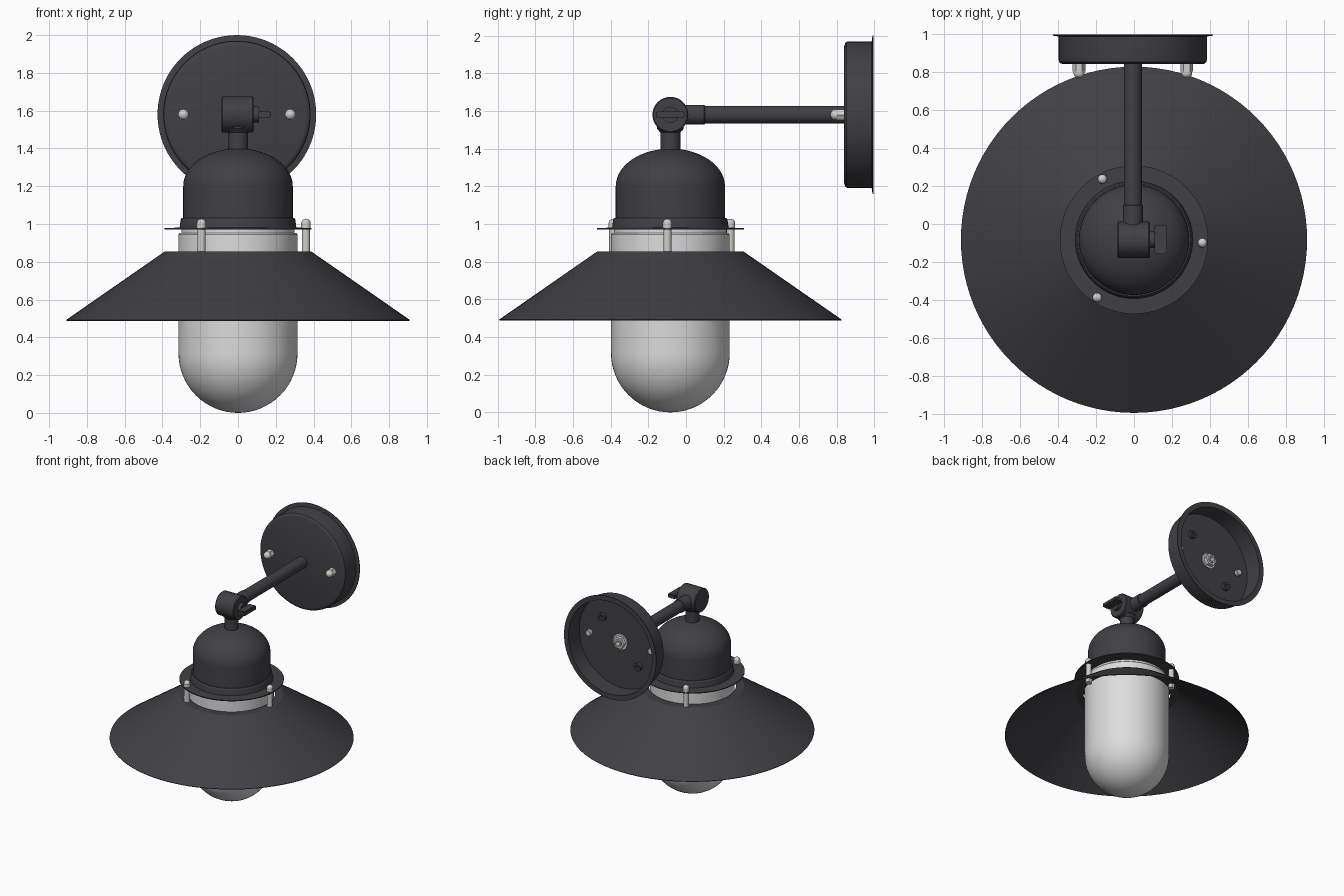
import bpy, bmesh, math
from mathutils import Vector, Matrix

if "Cube" in bpy.data.objects:
    bpy.data.objects.remove(bpy.data.objects["Cube"])

def material(name, rgb):
    m = bpy.data.materials.new(name)
    m.diffuse_color = (*rgb, 1)
    m.use_nodes = True
    m.node_tree.nodes["Principled BSDF"].inputs["Base Color"].default_value = m.diffuse_color
    return m

DARK = material("charcoal_metal", (0.052, 0.050, 0.057))
GLASS = material("frosted_glass", (0.72, 0.72, 0.72))
STEEL = material("bright_steel", (0.62, 0.62, 0.60))

AX = Vector((0, -0.083, 0))          # vertical lamp axis
PX, PZ = -0.006, 1.58                # wall plate centre
X, Y, Z = (1, 0, 0), (0, 1, 0), (0, 0, 1)

def finish(bm, name, mat, matrix):
    bmesh.ops.recalc_face_normals(bm, faces=bm.faces)
    me = bpy.data.meshes.new(name)
    bm.to_mesh(me)
    bm.free()
    ob = bpy.data.objects.new(name, me)
    bpy.context.collection.objects.link(ob)
    ob.matrix_world = matrix
    me.materials.append(mat)
    bpy.ops.object.select_all(action='DESELECT')
    ob.select_set(True)
    bpy.context.view_layer.objects.active = ob
    bpy.ops.object.shade_smooth_by_angle(angle=math.radians(32))
    return ob

def lathe(name, mat, profile, origin=(0, 0, 0), axis=Z, n=64, closed=False):
    """Revolve (radius, height) points about an axis through origin."""
    bm = bmesh.new()
    rings = []
    for r, h in profile:
        if r < 1e-6:
            rings.append([bm.verts.new((0, 0, h))] * n)
        else:
            rings.append([bm.verts.new((r * math.cos(2 * math.pi * i / n),
                                        r * math.sin(2 * math.pi * i / n), h)) for i in range(n)])
    pairs = list(zip(rings, rings[1:])) + ([(rings[-1], rings[0])] if closed else [])
    for a, b in pairs:
        for i in range(n):
            j = (i + 1) % n
            vs = list(dict.fromkeys((a[i], a[j], b[j], b[i])))
            if len(vs) > 2:
                bm.faces.new(vs)
    rot = Vector(axis).to_track_quat('Z', 'Y').to_matrix().to_4x4()
    return finish(bm, name, mat, Matrix.Translation(origin) @ rot)

def rod(name, mat, r, h0, h1, origin, axis=Z, n=32, bevel=0.0):
    b = bevel
    pts = [(0, h0), (r - b, h0), (r, h0 + b), (r, h1 - b), (r - b, h1), (0, h1)]
    return lathe(name, mat, pts if b else [pts[0], (r, h0), (r, h1), pts[-1]], origin, axis, n)

def dome(r, h, base, steps=5):
    """Profile of a rounded end, from its rim up to its pole."""
    return [(r * math.cos(math.pi / 2 * k / steps), base + h * math.sin(math.pi / 2 * k / steps))
            for k in range(steps)] + [(0, base + h)]

# Conical shade with a narrow inner lip, open in the middle
lathe("shade", DARK, [(0.325, 0.855), (0.387, 0.855), (0.91, 0.492), (0.907, 0.487),
                      (0.384, 0.846), (0.325, 0.846)], AX, n=96, closed=True)

# Glass jar with round bottom, and its top gasket
R = 0.315
bowl = [(r, 0.315 - h) for r, h in dome(R, 0.315, 0, 16)][::-1]
lathe("glass_jar", GLASS, bowl + [(R, 0.945), (0.308, 0.952), (0, 0.952)], AX)
lathe("glass_gasket", GLASS, [(0, 0.95), (0.30, 0.95), (0.30, 0.972), (0, 0.972)], AX)

# Flange ring, collar and domed cap
lathe("flange_ring", DARK, [(0.25, 0.970), (0.39, 0.972), (0.39, 0.979), (0.25, 0.982)], AX, closed=True)
lathe("cap_collar", DARK, [(0, 0.975), (0.31, 0.975), (0.303, 1.025), (0.296, 1.033), (0, 1.033)], AX)
lathe("domed_cap", DARK, [(0, 1.0), (0.29, 1.0)] + dome(0.29, 0.20, 1.2, 14), AX)

# Three posts carrying the shade, with cap nuts above and nuts below
for k in range(3):
    a = math.radians(120 * k - 2.5)
    p = AX + Vector((0.36 * math.cos(a), 0.36 * math.sin(a), 0))
    rod(f"shade_post_{k}", STEEL, 0.021, 0.83, 0.985, p, n=24)
    lathe(f"post_cap_nut_{k}", STEEL, [(0, 0.979), (0.025, 0.979), (0.025, 1.005)]
          + dome(0.024, 0.022, 1.006), p, n=16)
    rod(f"post_lower_nut_{k}", STEEL, 0.026, 0.815, 0.846, p, n=6)

# Neck and swivel joint
lathe("neck", DARK, [(0, 1.37), (0.053, 1.37), (0.053, 1.485), (0.07, 1.505), (0.07, 1.55), (0, 1.55)], AX, n=32)
J = AX + Vector((0, 0, PZ))
rod("swivel_joint", DARK, 0.095, -0.088, 0.083, J, X, 48, 0.006)
rod("wing_screw_collar", DARK, 0.043, 0.08, 0.11, J, X, 24)
bm = bmesh.new()
bmesh.ops.create_cube(bm, size=1, matrix=Matrix.Diagonal((0.068, 0.15, 0.034, 1)))
bmesh.ops.bevel(bm, geom=bm.edges[:], offset=0.006, segments=2, affect='EDGES')
finish(bm, "wing_screw_handle", DARK, Matrix.Translation(J + Vector((0.14, 0, 0))))

# Arm to the wall
A = (PX, 0, PZ)
rod("arm", DARK, 0.047, -0.05, 0.85, A, Y)
rod("arm_sleeve", DARK, 0.053, -0.04, 0.10, A, Y, 32, 0.004)

# Wall plate: a pan open at the back with a thin rim
W = (PX, 0.84, PZ)
lathe("wall_plate", DARK, [(0, 0), (0.365, 0), (0.378, 0.004), (0.387, 0.012), (0.39, 0.025),
                           (0.39, 0.146), (0.42, 0.150), (0.42, 0.155), (0.38, 0.155),
                           (0.38, 0.014), (0, 0.014)], W, Y, 80)

# Nut holding the arm inside the pan
lathe("arm_washer", STEEL, [(0, 0.01), (0.062, 0.01), (0.062, 0.022), (0, 0.022)], W, Y, 32)
lathe("arm_nut", STEEL, [(0.022, 0.02), (0.05, 0.02), (0.05, 0.05), (0.022, 0.05)], W, Y, 6, True)
lathe("arm_thread", STEEL, [(0.018, 0.02), (0.03, 0.02), (0.03, 0.06), (0.018, 0.06)], W, Y, 24, True)

for side, s in (("left", -1), ("right", 1)):
    # Mounting screws with cap nuts on the front
    p = (PX + s * 0.283, 0.84, PZ)
    rod(f"{side}_mount_nut", STEEL, 0.033, 0, 0.038, p, (0, -1, 0), 6)
    lathe(f"{side}_mount_cap", STEEL, [(0, 0.03), (0.028, 0.03), (0.028, 0.048)]
          + dome(0.028, 0.024, 0.049), p, (0, -1, 0), 20)
    rod(f"{side}_mount_screw", STEEL, 0.025, 0, 0.04, p, Y, 20, 0.004)
    # Hollow bosses on the diagonal inside the pan
    q = (PX + s * 0.163, 0.84, PZ + s * 0.163)
    lathe(f"{side}_boss", DARK, [(0.015, 0.01), (0.032, 0.01), (0.032, 0.04), (0.015, 0.04)], q, Y, 24, True)
